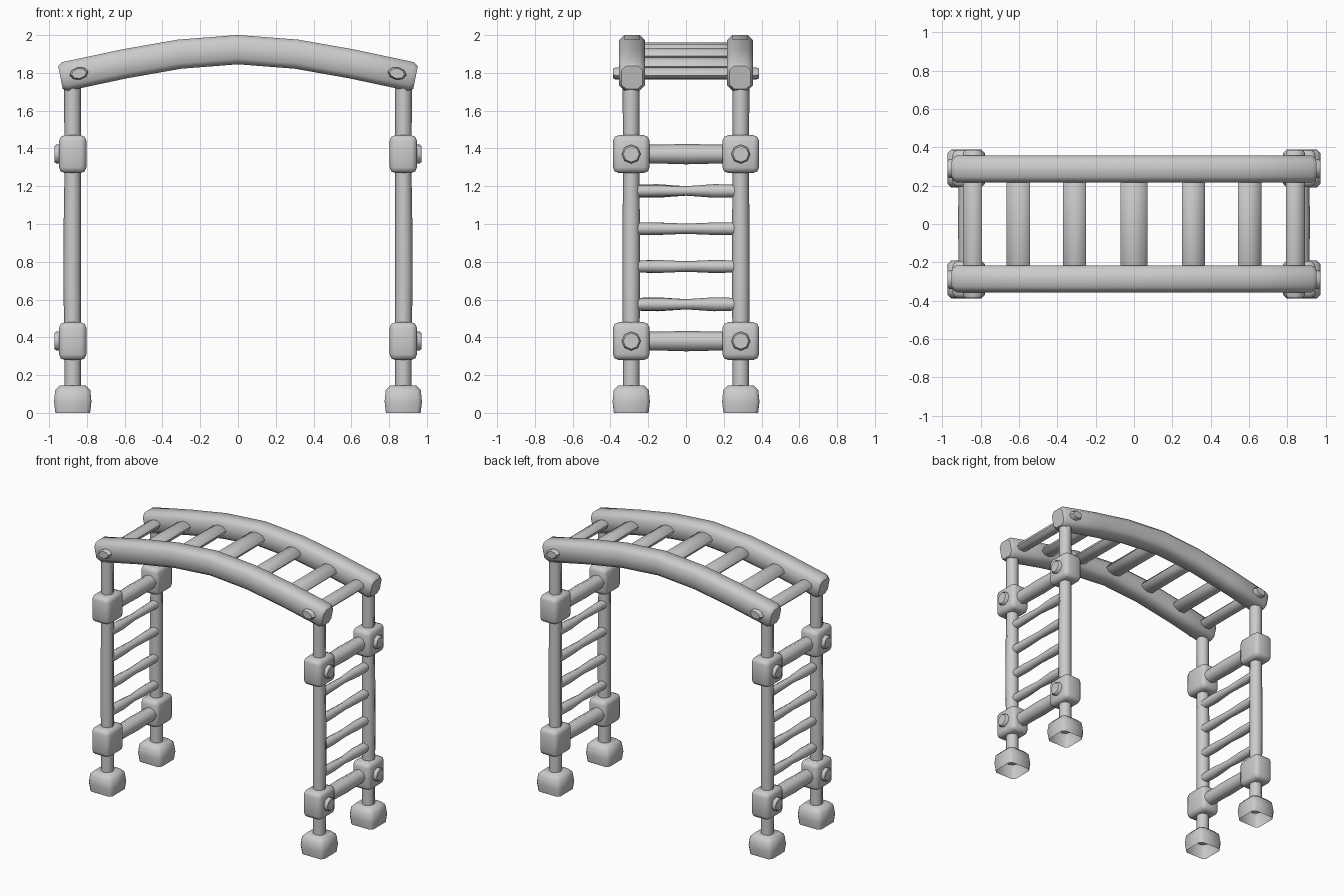
import bpy, bmesh
from math import cos, sin, pi, radians, atan
from mathutils import Vector as V

if "Cube" in bpy.data.objects:
    bpy.data.objects.remove(bpy.data.objects["Cube"])

PX, PY = 0.875, 0.29          # post position


def finish(name, bm, mirror="", angle=50):
    bmesh.ops.recalc_face_normals(bm, faces=bm.faces)
    me = bpy.data.meshes.new(name)
    bm.to_mesh(me)
    bm.free()
    for p in me.polygons:
        p.use_smooth = True
    me.set_sharp_from_angle(angle=radians(angle))
    ob = bpy.data.objects.new(name, me)
    bpy.context.collection.objects.link(ob)
    if mirror:
        m = ob.modifiers.new("Mirror", "MIRROR")
        m.use_axis = ("x" in mirror, "y" in mirror, False)
        m.use_mirror_merge = False
    return ob


def octagon(a, b):
    return [(a * cos(i * pi / 4), b * sin(i * pi / 4)) for i in range(8)]


def loft(name, sections, mirror="", open_start=False):
    """Skin rings given as (centre, u axis, v axis, 2D outline)."""
    bm = bmesh.new()
    rings = [[bm.verts.new(V(c) + V(u) * p + V(v) * q) for p, q in prof]
             for c, u, v, prof in sections]
    n = len(rings[0])
    for a, b in zip(rings, rings[1:]):
        for i in range(n):
            bm.faces.new((a[i], a[(i + 1) % n], b[(i + 1) % n], b[i]))
    if not open_start:
        bm.faces.new(rings[0])
    bm.faces.new(rings[-1])
    return finish(name, bm, mirror)


def chamfered(a, b, c):
    return [(a, -b + c), (a, b - c), (a - c, b), (c - a, b),
            (-a, b - c), (-a, c - b), (c - a, -b), (a - c, -b)]


X, Y, Z = (1, 0, 0), (0, 1, 0), (0, 0, 1)

# Slightly uneven wooden posts
post = [(0.07, 0, 0.045), (0.38, 0, 0.044), (0.7, 0.003, 0.047), (1.0, 0.002, 0.046),
        (1.37, 0, 0.042), (1.6, 0.001, 0.045), (1.78, 0, 0.045)]
loft("post", [((PX + d, PY, z), X, Y, octagon(r, r)) for z, d, r in post], "xy")

# Hollow feet
foot = [(0, 0.092, 0.02), (0.06, 0.099, 0.02), (0.12, 0.093, 0.022), (0.145, 0.07, 0.02)]
loft("foot", [((PX, PY, z), X, Y, chamfered(w, w, c)) for z, w, c in foot], "xy", True)

# Clamp blocks, bolts and main crossbars
for label, z in (("lower", 0.38), ("upper", 1.37)):
    bm = bmesh.new()
    bmesh.ops.create_cube(bm, size=1)
    for v in bm.verts:
        v.co = V((PX + v.co.x * 0.145, PY + v.co.y * 0.194, z + v.co.z * 0.2))
    bmesh.ops.bevel(bm, geom=bm.edges[:], offset=0.03, segments=2,
                    profile=0.5, affect="EDGES")
    finish(label + "_clamp", bm, "xy")
    loft(label + "_bolt", [((x, PY, z), Y, Z, octagon(r, r))
                           for x, r in ((0.93, 0.05), (0.962, 0.05), (0.972, 0.042))], "xy")
    loft(label + "_crossbar", [((PX - 0.01, y, z), X, Z, octagon(r, r))
                               for y, r in ((-0.27, 0.05), (-0.1, 0.051), (0, 0.054),
                                            (0.12, 0.051), (0.27, 0.05))], "x")

# Uneven ladder rungs, turned half round for the other end
wobble = [(0.575, (0.032, 0.034, 0.027, 0.037, 0.033)),
          (0.775, (0.031, 0.034, 0.028, 0.034, 0.032)),
          (0.975, (0.034, 0.032, 0.027, 0.033, 0.034)),
          (1.175, (0.033, 0.029, 0.025, 0.036, 0.033))]
for k, (z, radii) in enumerate(wobble):
    for s, side in ((1, "right"), (-1, "left")):
        loft(f"{side}_rung_{k + 1}",
             [((s * (PX - 0.005), s * y, z), X, Z, octagon(r, r))
              for y, r in zip((-0.28, -0.14, 0, 0.15, 0.28), radii)])

# Arched side rails
path = [(0.94, 1.776, 0.8), (0.915, 1.781, 1), (0.6, 1.848, 1), (0.31, 1.899, 1), (0, 1.923, 1)]
path += [(-x, z, k) for x, z, k in path[-2::-1]]
secs = []
for i, (x, z, k) in enumerate(path):
    a, b = path[max(i - 1, 0)], path[min(i + 1, len(path) - 1)]
    t = V((a[0] - b[0], 0, a[1] - b[1])).normalized()
    secs.append(((x, 0.286, z), Y, (-t.z, 0, t.x), chamfered(0.07 * k, 0.0775 * k, 0.03 * k)))
loft("side_rail", secs, "y")

# Flattened overhead bars; the end ones pass through the rails as pegs
for name, x, z, slope, a, b, ends in (
        ("centre_bar", 0, 1.921, 0, 0.07, 0.04, 0.25),
        ("inner_bar", 0.31, 1.896, -0.12, 0.06, 0.036, 0.25),
        ("outer_bar", 0.603, 1.846, -0.19, 0.062, 0.036, 0.25),
        ("end_bar", 0.842, 1.797, -0.2, 0.05, 0.033, 0.387)):
    t = atan(slope)
    u, v = (cos(t), 0, sin(t)), (-sin(t), 0, cos(t))
    loft(name, [((x, y, z), u, v, octagon(a * k, b * k))
                for y, k in ((-ends, 0.8), (-ends + 0.015, 1), (ends - 0.015, 1), (ends, 0.8))],
         "x" if x else "")
